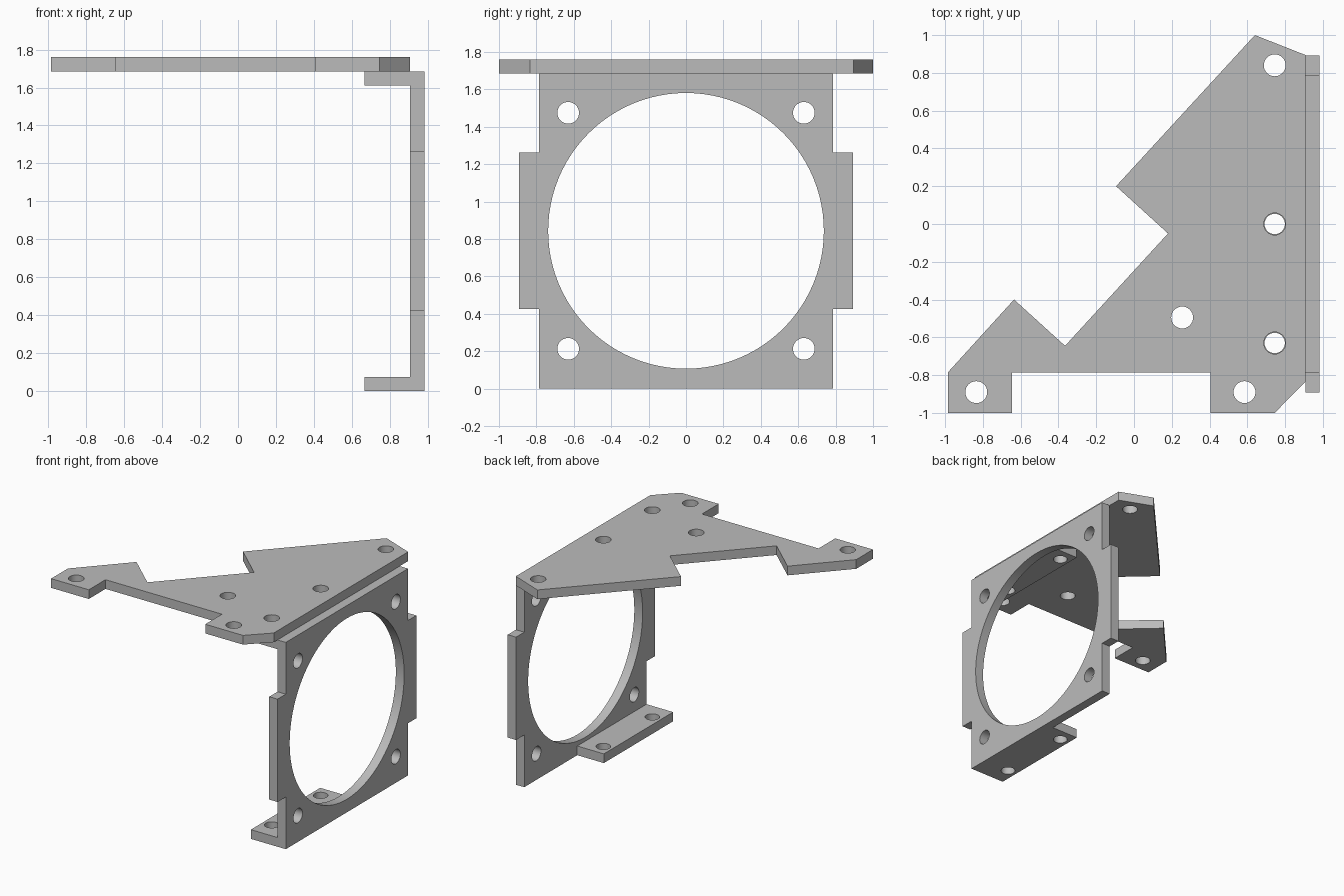
import bpy
import bmesh
from math import cos, sin, pi, radians
from mathutils import Matrix, Vector

cube = bpy.data.objects.get("Cube")
if cube:
    bpy.data.objects.remove(cube, do_unlink=True)

grey = bpy.data.materials.new("plain grey")
grey.use_nodes = True
grey.diffuse_color = (0.5, 0.5, 0.5, 1)
grey.node_tree.nodes["Principled BSDF"].inputs["Base Color"].default_value = (0.5, 0.5, 0.5, 1)

THICK = 0.075
TOP = 1.685       # underside of the top plate
INNER = 0.907     # inner face of the upright plate
HOLE = 0.058

FLAT = Matrix.Identity(4)
# Turns a flat profile upright: profile x -> y, profile y -> z, thickness -> x
UPRIGHT = Matrix(((0, 0, 1, 0), (1, 0, 0, 0), (0, 1, 0, 0), (0, 0, 0, 1)))


def sheet(name, outline, holes, frame, offset):
    """Cut a sheet from an outline with round holes (x, y, radius, sides)."""
    loops = [outline]
    for x, y, r, n in holes:
        loops.append([(x + r * cos(2 * pi * i / n), y + r * sin(2 * pi * i / n))
                      for i in range(n)])
    bm = bmesh.new()
    edges = []
    for loop in loops:
        verts = [bm.verts.new((x, y, 0)) for x, y in loop]
        edges += [bm.edges.new((v, verts[i - 1])) for i, v in enumerate(verts)]
    bmesh.ops.triangle_fill(bm, use_beauty=True, edges=edges, normal=(0, 0, 1))
    out = bmesh.ops.extrude_face_region(bm, geom=bm.faces[:], use_keep_orig=True)
    moved = [g for g in out["geom"] if isinstance(g, bmesh.types.BMVert)]
    bmesh.ops.translate(bm, verts=moved, vec=(0, 0, THICK))
    bm.transform(Matrix.Translation(Vector(offset)) @ frame)
    bmesh.ops.recalc_face_normals(bm, faces=bm.faces[:])
    mesh = bpy.data.meshes.new(name)
    bm.to_mesh(mesh)
    bm.free()
    mesh.materials.append(grey)
    obj = bpy.data.objects.new(name, mesh)
    bpy.context.collection.objects.link(obj)
    bpy.ops.object.select_all(action="DESELECT")
    obj.select_set(True)
    bpy.context.view_layer.objects.active = obj
    bpy.ops.object.shade_smooth_by_angle(angle=radians(30))
    return obj


# Notched mounting plate on top
sheet("top_plate",
      [(-0.985, -0.785), (-0.635, -0.4), (-0.365, -0.645), (0.18, -0.05),
       (-0.095, 0.2), (0.64, 1), (INNER, 0.895), (INNER, -0.835),
       (0.745, -1), (0.405, -1), (0.405, -0.785), (-0.645, -0.785),
       (-0.645, -1), (-0.985, -1)],
      [(x, y, HOLE, 32) for x, y in
       [(0.745, 0.84), (0.745, 0), (0.745, -0.63), (0.255, -0.495),
        (0.585, -0.89), (-0.835, -0.89)]],
      FLAT, (0, 0, TOP))

# Upright plate with side tabs, a large round opening and four corner holes
half = [(0.787, 0), (0.787, 0.425), (0.893, 0.425),
        (0.893, 1.263), (0.787, 1.263), (0.787, TOP)]
corner_holes = [(s * 0.63, z, HOLE, 32) for s in (-1, 1) for z in (0.213, 1.475)]
sheet("upright_plate",
      half + [(-y, z) for y, z in reversed(half)],
      [(0, 0.844, 0.737, 96)] + corner_holes,
      UPRIGHT, (INNER, 0, 0))

# Short flanges folded inwards at the foot and the head of the upright
for name, z in (("bottom_flange", 0), ("top_flange", TOP - THICK)):
    sheet(name,
          [(0.667, -0.787), (INNER, -0.787), (INNER, 0.105), (0.667, 0.105)],
          [(0.745, y, 0.054, 32) for y in (0, -0.63)],
          FLAT, (0, 0, z))
